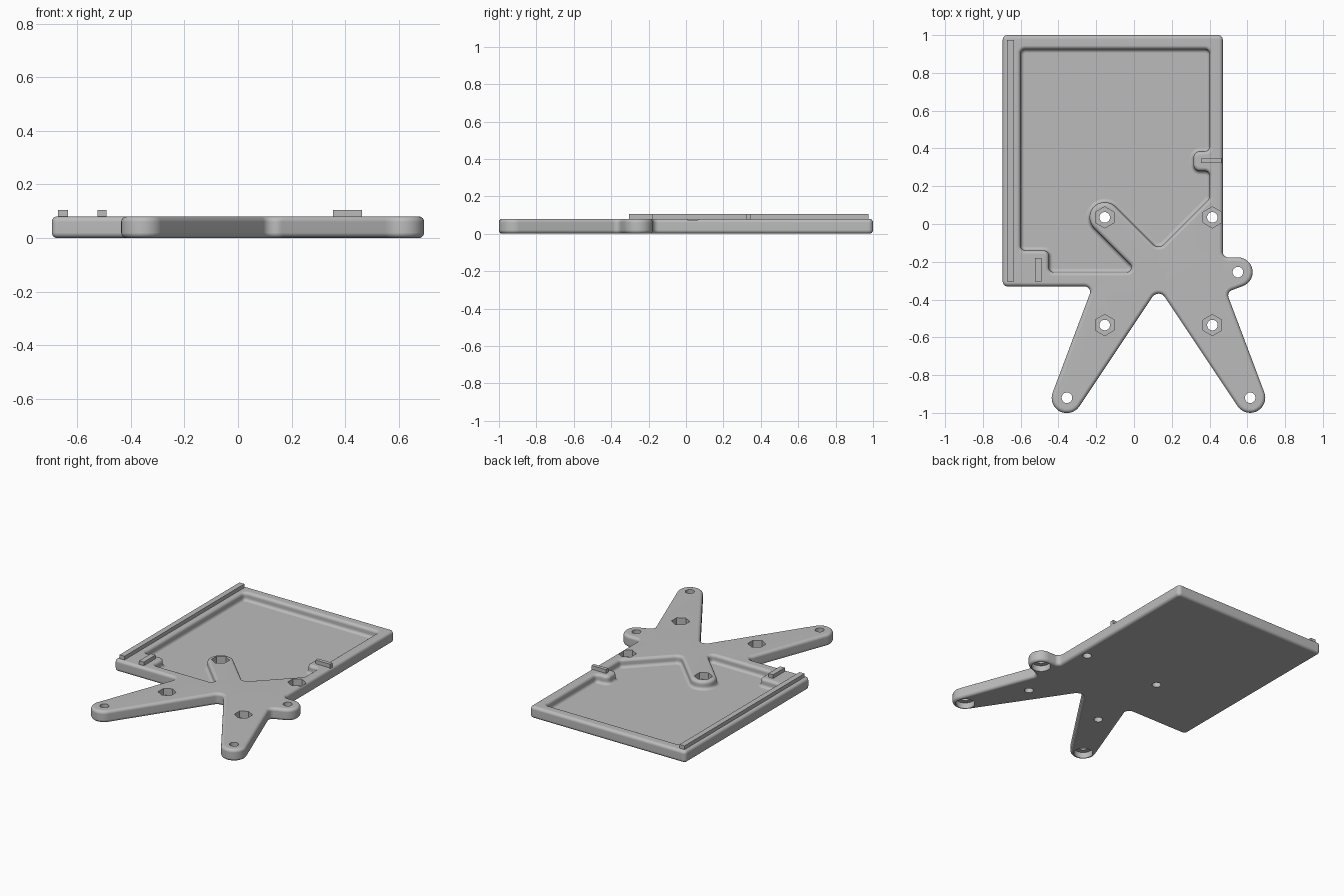
import bpy, bmesh, math
from mathutils import Vector

if "Cube" in bpy.data.objects:
    bpy.data.objects.remove(bpy.data.objects["Cube"], do_unlink=True)

TOP, FLOOR, FILLET = 0.08, 0.025, 0.02
MID = 0.13  # symmetry axis of the legs and arms

grey = bpy.data.materials.new("plain grey")
grey.use_nodes = True
grey.diffuse_color = (0.5, 0.5, 0.5, 1)
grey.node_tree.nodes["Principled BSDF"].inputs["Base Color"].default_value = (0.5, 0.5, 0.5, 1)


def make_object(name, bm):
    bmesh.ops.recalc_face_normals(bm, faces=bm.faces)
    mesh = bpy.data.meshes.new(name)
    bm.to_mesh(mesh)
    bm.free()
    mesh.materials.append(grey)
    obj = bpy.data.objects.new(name, mesh)
    bpy.context.collection.objects.link(obj)
    return obj


def rounded(corners):
    """Counter-clockwise corners (x, y, radius) -> list of (point, outward normal)."""
    out = []
    for i, (x, y, r) in enumerate(corners):
        p = Vector((x, y))
        a = (p - Vector(corners[i - 1][:2])).normalized()
        b = (Vector(corners[(i + 1) % len(corners)][:2]) - p).normalized()
        turn = math.atan2(a.x * b.y - a.y * b.x, a.dot(b))
        side = math.copysign(1, turn)
        start = p - a * r * math.tan(abs(turn) / 2)
        n0 = Vector((a.y, -a.x))
        centre = start - n0 * r * side
        steps = max(4, round(abs(turn) / math.radians(10)))
        ang = math.atan2(n0.y, n0.x)
        for k in range(steps + 1):
            t = ang + turn * k / steps
            n = Vector((math.cos(t), math.sin(t)))
            out.append((centre + n * r * side, n))
    return out


def shell(bm, outline, profile):
    """Stack rings of the outline; profile holds (outward offset, z)."""
    rings = [[bm.verts.new((*(p + n * d), z)) for p, n in outline] for d, z in profile]
    for lo, hi in zip(rings, rings[1:]):
        for i in range(len(lo)):
            bm.faces.new((lo[i - 1], lo[i], hi[i], hi[i - 1]))
    return rings


def quarter(steps=6):
    return [(math.sin(k * math.pi / 2 / steps), math.cos(k * math.pi / 2 / steps))
            for k in range(steps + 1)]


# Outline of the tray with two legs and a side tab
outer = rounded([
    (-0.695, -0.33, 0.025), (-0.219, -0.33, 0.03), (-0.676, -1.545, 0.08),
    (MID, -0.337, 0.04), (0.936, -1.545, 0.08), (0.49, -0.361, 0.03),
    (0.978, -0.177, 0.078), (0.47, -0.177, 0.03), (0.47, 1, 0.025), (-0.695, 1, 0.025)])

# Outline of the recess, running around the arm and the rib pads
pocket = rounded([
    (-0.6, -0.14, 0.025), (-0.45, -0.14, 0.03), (-0.45, -0.255, 0.025),
    (0.021, -0.255, 0.025), (-0.268, 0.035, 0.079), (-0.155, 0.148, 0.079),
    (MID, -0.136, 0.04), (0.4, 0.134, 0.03), (0.4, 0.28, 0.025),
    (0.315, 0.28, 0.035), (0.315, 0.385, 0.035), (0.4, 0.385, 0.025),
    (0.4, 0.925, 0.025), (-0.6, 0.925, 0.025)])

# Base plate: filleted outer wall, filleted recess, flat top, floor and underside
f = FILLET
bm = bmesh.new()
wall = [(f * s - f, f - f * c) for s, c in quarter()]
wall += [(f * c - f, TOP - f + f * s) for s, c in quarter()]
recess = [(f * s - f, FLOOR + f - f * c) for s, c in quarter()]
recess += [(f - f * c, TOP - f + f * s) for s, c in quarter()]
outer_rings = shell(bm, outer, wall)
pocket_rings = shell(bm, pocket, recess)
bm.faces.new(outer_rings[0])
bm.faces.new(pocket_rings[0])
rim = []
for ring in (outer_rings[-1], pocket_rings[-1]):
    rim += [bm.edges.get((ring[i - 1], ring[i])) for i in range(len(ring))]
bmesh.ops.triangle_fill(bm, edges=rim, use_beauty=True, normal=(0, 0, 1))
plate = make_object("base_plate", bm)


def drill(x, y, radius, z0, z1, sides=32):
    """Cut a straight hole or polygonal socket into the plate."""
    bm = bmesh.new()
    bmesh.ops.create_cone(bm, cap_ends=True, segments=sides, radius1=radius,
                          radius2=radius, depth=z1 - z0)
    bmesh.ops.translate(bm, verts=bm.verts, vec=(x, y, (z0 + z1) / 2))
    cutter = make_object("hole_cutter", bm)
    cutter.hide_render = True
    mod = plate.modifiers.new("hole", 'BOOLEAN')
    mod.operation, mod.solver, mod.object = 'DIFFERENCE', 'EXACT', cutter
    bpy.ops.object.modifier_apply(modifier=mod.name)
    bpy.data.objects.remove(cutter, do_unlink=True)


bpy.ops.object.select_all(action='DESELECT')
bpy.context.view_layer.objects.active = plate
plate.select_set(True)

# Four hexagonal nut sockets with through holes
for x in (-0.155, 0.415):
    for y in (0.035, -0.535):
        drill(x, y, 0.056, 0.035, 0.2, 6)
        drill(x, y, 0.028, -0.1, 0.2)

# Screw holes in leg tips and tab, counterbored from below
for x, y in ((-0.355, -0.92), (0.615, -0.92), (0.55, -0.255)):
    drill(x, y, 0.06, -0.1, 0.04)
    drill(x, y, 0.028, -0.1, 0.2)

bpy.ops.object.shade_smooth_by_angle(angle=math.radians(30))
plate.modifiers.new("even_shading", 'WEIGHTED_NORMAL').keep_sharp = True

# Raised ribs on the rim and pads
for name, x0, x1, y0, y1 in (("long_rib", -0.672, -0.635, -0.305, 0.975),
                             ("front_rib", -0.525, -0.49, -0.305, -0.18),
                             ("side_rib", 0.355, 0.463, 0.322, 0.347)):
    bm = bmesh.new()
    bmesh.ops.create_cube(bm, size=1)
    bmesh.ops.scale(bm, verts=bm.verts, vec=(x1 - x0, y1 - y0, 0.04))
    bmesh.ops.translate(bm, verts=bm.verts, vec=((x0 + x1) / 2, (y0 + y1) / 2, 0.085))
    make_object(name, bm)
